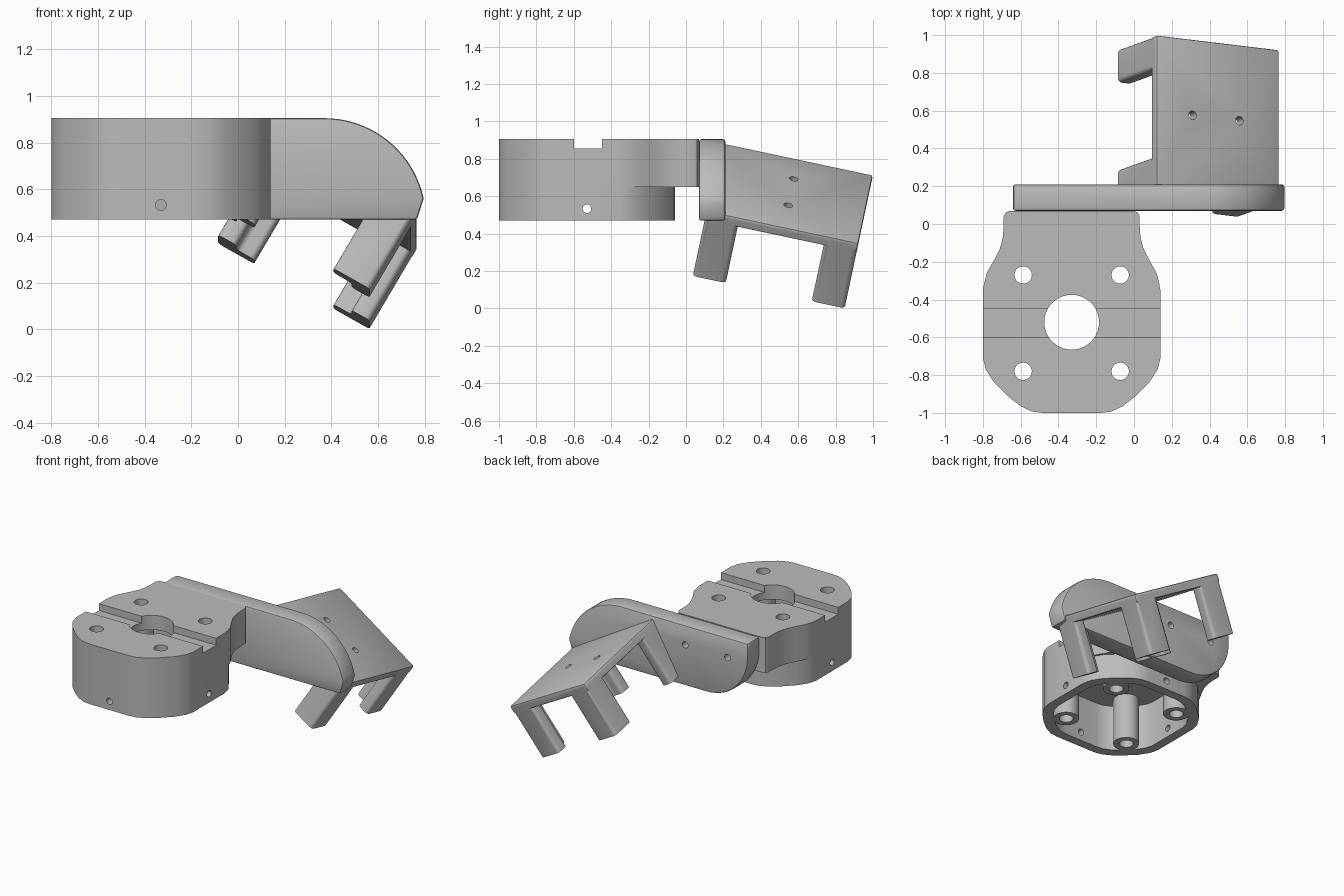
import bpy, bmesh
from math import sin, cos, radians, pi
from mathutils import Matrix, Vector

cube = bpy.data.objects.get("Cube")
if cube:
    bpy.data.objects.remove(cube)

grey = bpy.data.materials.new("plain_grey")
grey.use_nodes = True
GREY = (0.5, 0.5, 0.5, 1)
grey.diffuse_color = GREY
grey.node_tree.nodes["Principled BSDF"].inputs["Base Color"].default_value = GREY


def prism(name, pts, z0, z1, matrix=Matrix()):
    """Extrude a 2D outline from z0 to z1."""
    bm = bmesh.new()
    face = bm.faces.new([bm.verts.new((x, y, z0)) for x, y in pts])
    ext = bmesh.ops.extrude_face_region(bm, geom=[face])
    verts = [g for g in ext["geom"] if isinstance(g, bmesh.types.BMVert)]
    bmesh.ops.translate(bm, verts=verts, vec=(0, 0, z1 - z0))
    bmesh.ops.recalc_face_normals(bm, faces=bm.faces)
    bm.transform(matrix)
    mesh = bpy.data.meshes.new(name)
    bm.to_mesh(mesh)
    bm.free()
    mesh.materials.append(grey)
    obj = bpy.data.objects.new(name, mesh)
    bpy.context.collection.objects.link(obj)
    return obj


def arc(cx, cy, r, a0, a1, n):
    angles = [radians(a0 + (a1 - a0) * i / n) for i in range(n + 1)]
    return [(cx + r * cos(a), cy + r * sin(a)) for a in angles]


def rect(x0, x1, y0, y1):
    return [(x0, y0), (x1, y0), (x1, y1), (x0, y1)]


def rod(x, y, r, z0, z1, matrix=Matrix(), n=32):
    return prism("rod", arc(x, y, r, 0, 360, n)[:-1], z0, z1, matrix)


def apply(obj, mod):
    bpy.context.view_layer.objects.active = obj
    bpy.ops.object.modifier_apply(modifier=mod.name)


def boolean(obj, other, operation):
    mod = obj.modifiers.new("boolean", "BOOLEAN")
    mod.object, mod.operation, mod.solver = other, operation, "EXACT"
    apply(obj, mod)
    bpy.data.objects.remove(other)


def cut(obj, other):
    boolean(obj, other, "DIFFERENCE")


def join(obj, other):
    boolean(obj, other, "UNION")


def bevel(obj, width, segments=3):
    mod = obj.modifiers.new("bevel", "BEVEL")
    mod.width, mod.segments, mod.angle_limit = width, segments, radians(40)
    apply(obj, mod)


def smooth(obj):
    bpy.ops.object.select_all(action="DESELECT")
    obj.select_set(True)
    bpy.context.view_layer.objects.active = obj
    bpy.ops.object.shade_smooth_by_angle(angle=radians(30))


# Axes for profiles drawn in the XZ plane (depth runs to -Y) and in YZ (depth along X)
XZ = Matrix.Rotation(pi / 2, 4, "X")
YZ = Matrix(((0, 0, 1, 0), (1, 0, 0, 0), (0, 1, 0, 0), (0, 0, 0, 1)))

# Motor housing: rounded octagonal block with a neck at the back
BOTTOM, TOP = 0.47, 0.905
CX, CY = -0.33, -0.53
quarter = [(.47, .18), (.455, .24), (.41, .31), (.34, .38), (.27, .435), (.21, .463), (.15, .47)]


def housing_outline(scale):
    right = quarter + [(x, -y) for x, y in reversed(quarter)]
    right = right[7:] + right[:7]
    half = [(x, -y) for x, y in reversed(quarter)] + quarter
    pts = half + [(-x, y) for x, y in reversed(half)]
    return [(CX + x * scale, CY + y * scale) for x, y in pts]


housing = prism("motor_housing", housing_outline(1), BOTTOM, TOP)
neck_side = [(.47, .16), (.465, .21), (.45, .27), (.41, .34), (.38, .4),
             (.364, .46), (.36, .52), (.36, .57), (.35, .59), (.33, .6)]
neck = neck_side + [(-x, y) for x, y in reversed(neck_side)]
join(housing, prism("neck", [(CX + x, CY + y) for x, y in neck], 0.65, TOP))

# Hollow underside, leaving a screw boss in each corner
screws = [(CX + sx * 0.257, -0.525 + sy * 0.255) for sx in (-1, 1) for sy in (-1, 1)]
cavity = prism("cavity", housing_outline(0.86), BOTTOM - 0.1, 0.8)
for x, y in screws:
    cut(cavity, rod(x, y, 0.085, BOTTOM, 0.9))
cut(housing, cavity)

# Shaft hole, screw holes, top groove and side holes
cut(housing, rod(CX, -0.52, 0.145, 0.75, 1, n=64))
for x, y in screws:
    cut(housing, rod(x, y, 0.046, 0.4, 1))
cut(housing, prism("groove", rect(-1, 0.5, -0.6, -0.45), 0.855, 1))
cut(housing, rod(CX, 0.533, 0.023, 0.02, 1.1, XZ))
cut(housing, rod(CY, 0.533, 0.023, -1, 0.3, YZ))
smooth(housing)

# Upright arm plate with one rounded lower end and one rounded upper end
profile = [(-0.64, TOP)] + arc(-0.31, 0.80, 0.33, 180, 270, 16) + [(0.767, BOTTOM)]
profile += arc(0.37, BOTTOM, 0.435, 12, 90, 20)
arm = prism("arm_plate", profile, -0.21, -0.07, XZ)
bevel(arm, 0.012, 2)
for x in (-0.48, -0.14):
    cut(arm, rod(x, 0.765, 0.023, -0.3, -0.08, XZ))
smooth(arm)

# Tilted bracket: thin plate on four angle-section corner legs
W, D, LEG = 0.75, 0.83, 0.41
tilt = (Matrix.Translation((0.12, 1.0, 0.715))
        @ Matrix.Rotation(radians(-12), 4, "X") @ Matrix.Rotation(radians(30), 4, "Y"))
bracket = prism("bracket", rect(0, W, -D, 0), -0.06, 0)
bevel(bracket, 0.012, 2)
size, thick = 0.18, 0.09
angle = [(0, 0), (size, 0), (size, thick), (thick, thick), (thick, size), (0, size)]
for sx, x0 in ((1, 0), (-1, W)):
    for sy, y0 in ((1, -D), (-1, 0)):
        leg = prism("leg", [(x0 + sx * x, y0 + sy * y) for x, y in angle], -LEG, -0.02)
        mod = leg.modifiers.new("round", "BEVEL")
        mod.width, mod.segments = 0.025, 4
        mod.limit_method = "WEIGHT"
        weights = leg.data.attributes.new("bevel_weight_edge", "FLOAT", "EDGE")
        for e in leg.data.edges:
            a, b = (leg.data.vertices[i].co for i in e.vertices)
            weights.data[e.index].value = float(abs(a.z - b.z) > 0.1)
        apply(leg, mod)
        join(bracket, leg)
for x in (0.22, 0.507):
    cut(bracket, rod(x, -0.41, 0.023, -0.2, 0.1))
bracket.data.transform(tilt)
smooth(bracket)
